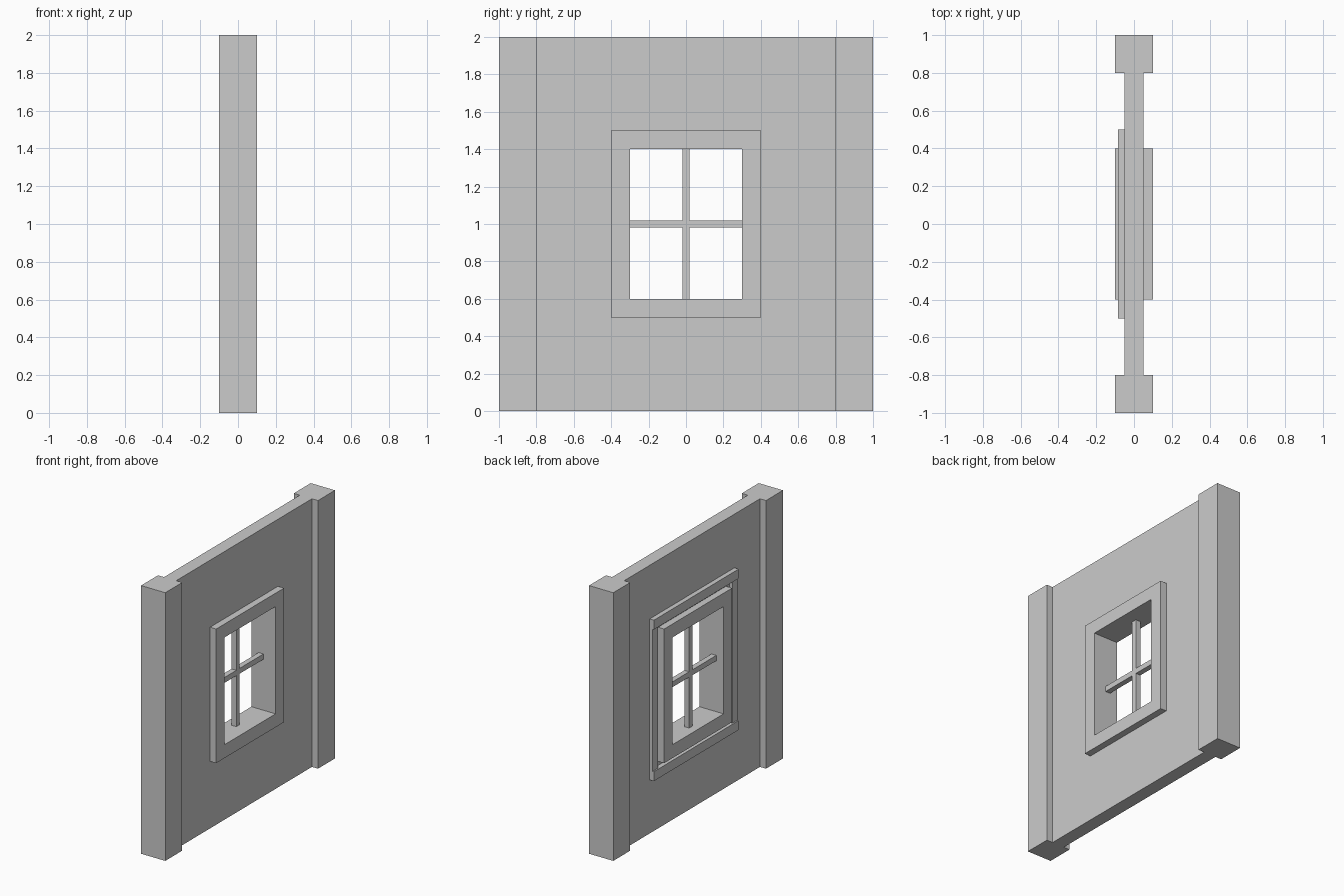
import bpy

if "Cube" in bpy.data.objects:
    bpy.data.objects.remove(bpy.data.objects["Cube"])


def mesh_object(name, verts, faces):
    mesh = bpy.data.meshes.new(name)
    mesh.from_pydata(verts, [], faces)
    mesh.update()
    obj = bpy.data.objects.new(name, mesh)
    bpy.context.collection.objects.link(obj)
    return obj


def box(name, x, y, z):
    verts = [(a, b, c) for a in x for b in y for c in z]
    faces = [(0, 1, 3, 2), (4, 6, 7, 5), (0, 4, 5, 1),
             (2, 3, 7, 6), (0, 2, 6, 4), (1, 5, 7, 3)]
    return mesh_object(name, verts, faces)


def ring(name, x, half, z, hole_half, hole_z):
    """Rectangular slab with a rectangular hole, lying in the YZ plane."""
    verts = []
    for a in x:
        for h, (lo, hi) in ((half, z), (hole_half, hole_z)):
            verts += [(a, -h, lo), (a, h, lo), (a, h, hi), (a, -h, hi)]
    faces = []
    for i in range(4):
        j = (i + 1) % 4
        faces += [(i, i + 4, j + 4, j), (8 + i, 8 + j, 12 + j, 12 + i),
                  (i, j, 8 + j, 8 + i), (4 + i, 12 + i, 12 + j, 4 + j)]
    return mesh_object(name, verts, faces)


# Wall panel with window opening
ring("wall_panel", (-0.05, 0.05), 0.8, (0, 2), 0.3, (0.6, 1.4))

# End posts
for side, s in (("left", -1), ("right", 1)):
    box("post_" + side, (-0.1, 0.1), sorted((0.8 * s, s)), (0, 2))

# Window casings on both faces
ring("casing_inside", (0.05, 0.1), 0.4, (0.5, 1.5), 0.3, (0.6, 1.4))
ring("casing_outside", (-0.1, -0.05), 0.4, (0.5, 1.5), 0.3, (0.6, 1.4))

# Thin outer trim: head and foot strips with slimmer uprights between
for level, z in (("head", (1.53, 1.6)), ("foot", (0.4, 0.47))):
    box("trim_" + level, (-0.085, -0.05), (-0.5, 0.5), z)
for side, s in (("left", -1), ("right", 1)):
    box("trim_" + side, (-0.075, -0.05), sorted((0.44 * s, 0.5 * s)), (0.47, 1.53))

# Crossed glazing bars
box("glazing_bar_upright", (-0.04, 0), (-0.02, 0.02), (0.6, 1.4))
box("glazing_bar_level", (-0.04, 0), (-0.3, 0.3), (0.98, 1.02))
